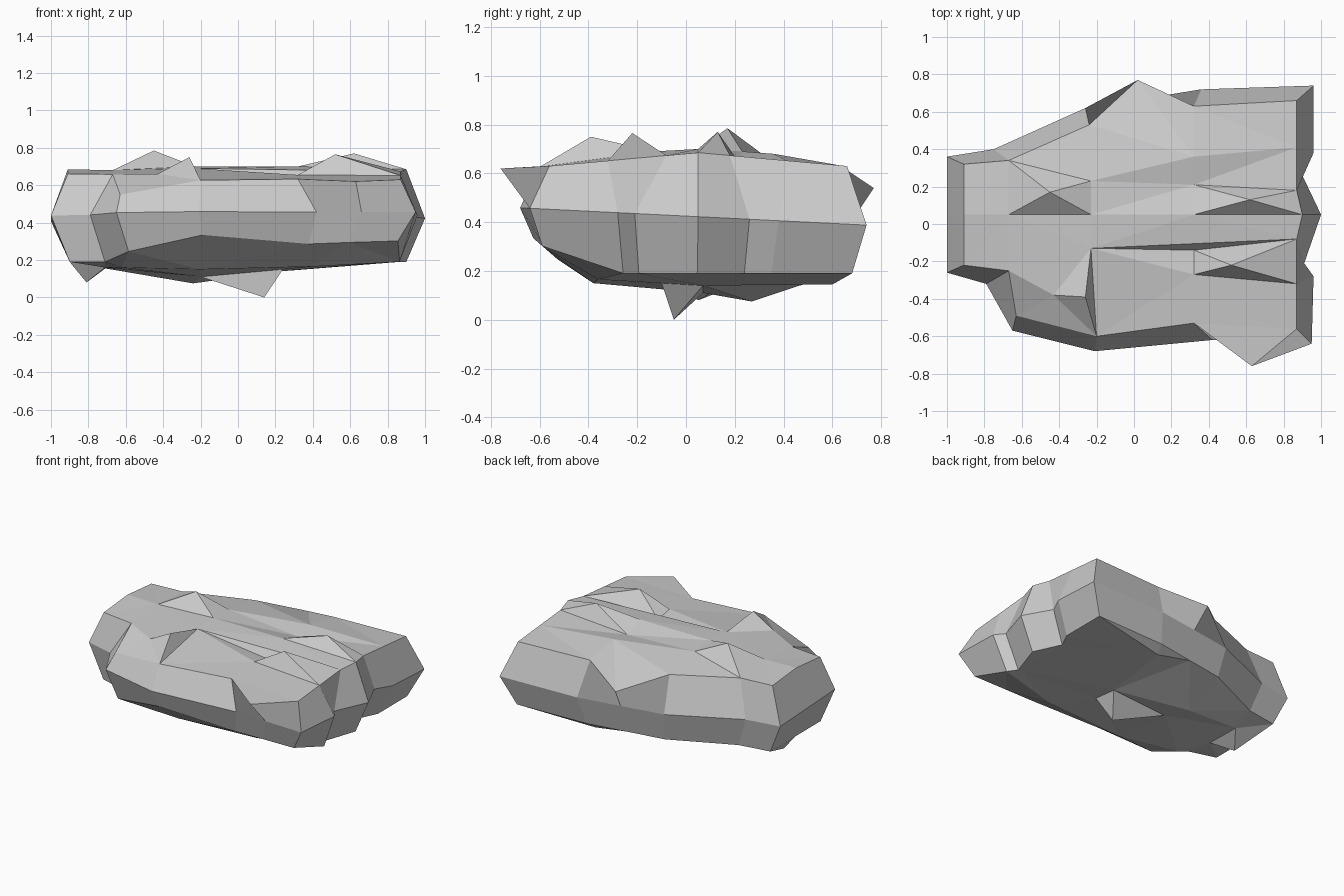
import bpy
import bmesh
from mathutils import Vector, geometry

cube = bpy.data.objects.get("Cube")
if cube:
    bpy.data.objects.remove(cube, do_unlink=True)

# Stone material
stone = bpy.data.materials.new("grey stone")
stone.use_nodes = True
stone_grey = (0.6, 0.6, 0.6, 1)
stone.diffuse_color = stone_grey
stone.node_tree.nodes["Principled BSDF"].inputs["Base Color"].default_value = stone_grey

# Outline of the rock: widest belt (x, y) and upper rim (x, y, optional z)
outline = {
    "west_back": ((-1, .36), (-.91, .32)),
    "back_west": ((-.75, .40), (-.67, .34)),
    "back_middle": ((-.26, .62), (-.24, .53)),
    "back_overhang": ((.05, .67), (.02, .77, .54)),
    "back_east": ((.36, .72), (.32, .63)),
    "corner_back_east": ((.96, .74), (.87, .66)),
    "east_back": ((.96, .38), (.87, .41)),
    "east_back_notch": ((.90, .26), (.87, .18)),
    "east_nose": ((1, .05), (.90, .05)),
    "east_front_notch": ((.91, -.21), (.87, -.08)),
    "east_front": ((.96, -.28), (.87, -.32)),
    "corner_front_east": ((.95, -.64), (.87, -.56)),
    "front_overhang": ((.66, -.63), (.63, -.76, .62)),
    "front_east": ((.42, -.62), (.32, -.53)),
    "front_middle": ((-.21, -.68), (-.20, -.60)),
    "front_west": ((-.65, -.57), (-.63, -.49, .55)),
    "west_notch": ((-.79, -.32), (-.67, -.25)),
    "west_front": ((-1, -.26), (-.91, -.22)),
    "west_middle": ((-1, .05), (-.91, .05)),
}

# Ridges, peaks and grooves on the upper side
crags = {
    "ridge_west": (-.67, .05, .68),
    "ridge_middle": (-.23, .05, .70),
    "ridge_east": (.32, .05, .70),
    "peak_west": (-.45, .17, .785),
    "peak_east": (.62, .13, .77),
    "peak_south": (.52, -.22, .765),
    "peak_front": (-.26, -.39, .75),
    "back_groove_start": (-.23, .23, .69),
    "back_groove_floor": (.32, .21, .655),
    "back_groove_lip": (.32, .36, .68),
    "front_groove_start": (-.23, -.13, .69),
    "front_groove_floor": (.32, -.14, .63),
    "front_groove_lip": (.32, -.27, .655),
    "front_shoulder": (-.43, -.38, .66),
}
creases = [
    "west_middle ridge_west ridge_middle ridge_east east_nose",
    "back_groove_start back_groove_lip east_back",
    "back_groove_start back_groove_floor east_back",
    "back_groove_floor east_back_notch",
    "back_groove_floor peak_east east_back_notch",
    "ridge_east peak_east east_nose",
    "back_west peak_west back_groove_start",
    "back_west back_groove_start",
    "ridge_west peak_west ridge_middle",
    "front_groove_start east_front_notch",
    "front_groove_start front_groove_floor east_front_notch",
    "front_groove_floor peak_south east_front_notch",
    "front_groove_lip peak_south east_front",
    "front_groove_lip east_front",
    "front_groove_start peak_front front_middle",
    "front_groove_start front_middle",
    "west_notch front_groove_start",
    "west_notch front_shoulder peak_front",
    "front_west front_shoulder",
]

# Chamfer points and downward spurs on the underside
underside = {
    "chamfer_west": (-.62, -.30, .16),
    "chamfer_middle": (-.2, -.38, .15),
    "chamfer_east": (.4, -.36, .165),
    "spur": (.14, -.05, 0),
    "spur_root_front": (.24, -.10, .15),
    "spur_root_back": (.23, .07, .14),
    "spur_root_west": (-.2, .07, .11),
    "belly": (-.24, .27, .075),
    "back_belly": (.3, .6, .145),
    "west_spur": (-.81, .05, .08),
    "west_spur_front": (-.71, -.08, .16),
    "west_spur_back": (-.71, .18, .155),
}
underside_creases = [
    "chamfer_west chamfer_middle chamfer_east east_front",
    "spur_root_front spur_root_back spur_root_west spur_root_front",
    "spur_root_front spur spur_root_back",
    "spur spur_root_west",
    "west_spur_front west_spur west_spur_back west_spur_front",
]


def belt_point(belt, rim):
    x, y = belt
    return Vector((x, y, .425 - .05 * y))


def rim_point(belt, rim):
    x, y = rim[:2]
    return Vector((x, y, rim[2] if len(rim) > 2 else .685 - .09 * abs(y - .05)))


def foot_point(belt, rim):
    x, y = belt
    return Vector((x * .9, y * .92, .19 + .8 * max(0, -y - .5)))


def make_ring(bm, place):
    return {name: bm.verts.new(place(*spot)) for name, spot in outline.items()}


def bridge(bm, lower, upper):
    names = list(outline)
    for a, b in zip(names, names[1:] + names[:1]):
        bm.faces.new((lower[a], lower[b], upper[b], upper[a]))


def cap(bm, ring, inner, paths):
    """Fill a ring with triangles that follow the crease paths."""
    verts = dict(ring)
    verts.update((name, bm.verts.new(co)) for name, co in inner.items())
    names = list(verts)
    loop = list(ring)
    pairs = list(zip(loop, loop[1:] + loop[:1]))
    for path in paths:
        stops = path.split()
        pairs += zip(stops, stops[1:])
    edges = [(names.index(a), names.index(b)) for a, b in pairs]
    flat = [verts[name].co.xy for name in names]
    result = geometry.delaunay_2d_cdt(flat, edges, [], 1, 1e-5)
    faces, source = result[2], result[3]
    for face in faces:
        corners = [source[i][0] for i in face if source[i]]
        if len(set(corners)) > 2:
            bm.faces.new([verts[names[i]] for i in corners])


# Boulder: foot, belt and rim rings closed by craggy caps
bm = bmesh.new()
foot, belt, rim = (make_ring(bm, p) for p in (foot_point, belt_point, rim_point))
bridge(bm, foot, belt)
bridge(bm, belt, rim)
cap(bm, rim, crags, creases)
cap(bm, foot, underside, underside_creases)
bmesh.ops.recalc_face_normals(bm, faces=bm.faces)

mesh = bpy.data.meshes.new("boulder")
bm.to_mesh(mesh)
bm.free()
mesh.materials.append(stone)
boulder = bpy.data.objects.new("boulder", mesh)
bpy.context.collection.objects.link(boulder)
